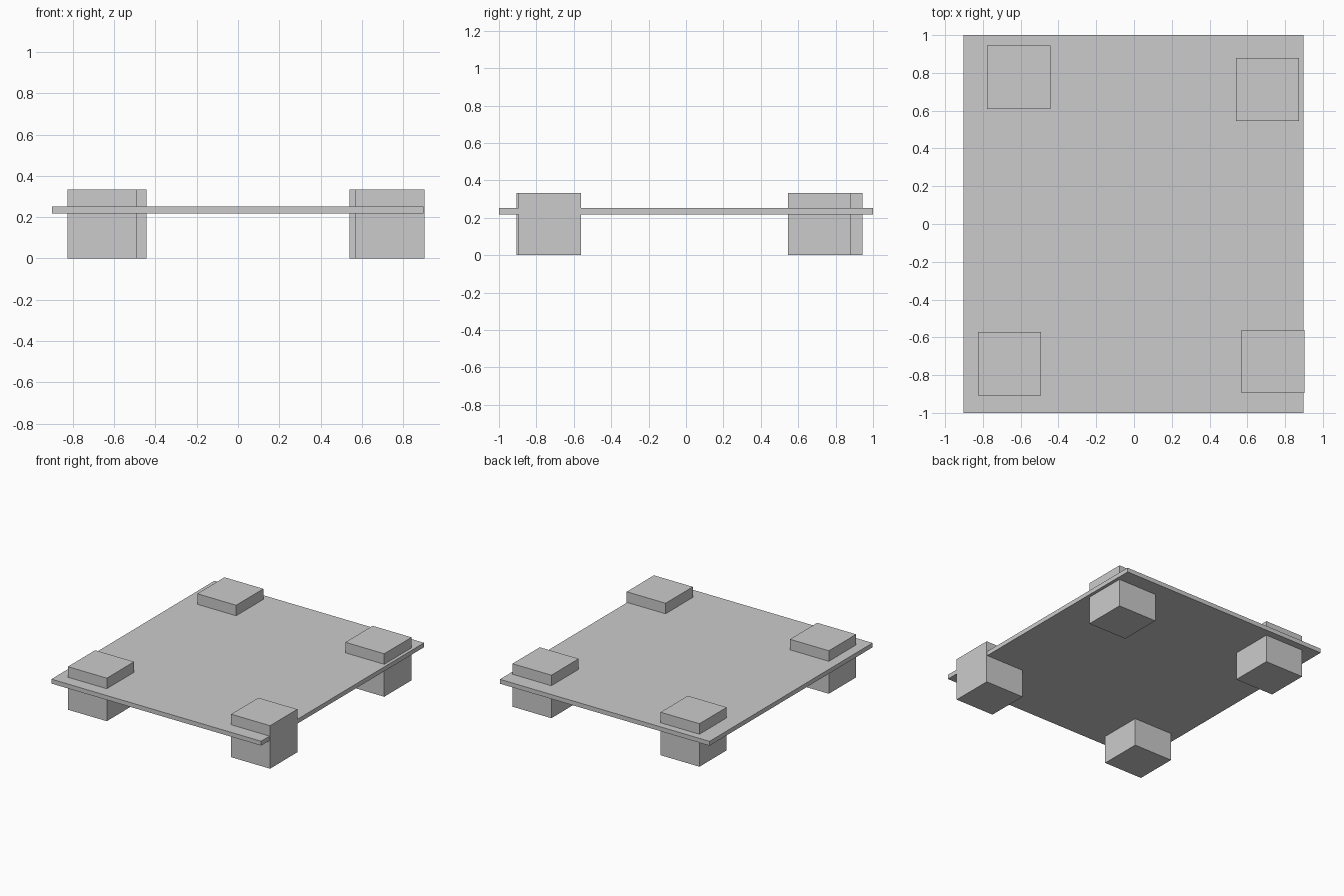
import bpy

if "Cube" in bpy.data.objects:
    bpy.data.objects.remove(bpy.data.objects["Cube"])


def box(name, center, size):
    bpy.ops.mesh.primitive_cube_add(size=1, location=center)
    ob = bpy.context.object
    ob.name = name
    ob.scale = size
    bpy.ops.object.transform_apply(location=False, rotation=False, scale=True)
    return ob


# Thin flat board
box("board", (-0.002, 0, 0.235), (1.801, 2.0, 0.034))

# Four cube feet that poke through the board, placed slightly unevenly
S = 0.334
feet = {
    "back_left_foot": (-0.61, 0.777),
    "back_right_foot": (0.707, 0.713),
    "front_left_foot": (-0.659, -0.74),
    "front_right_foot": (0.736, -0.729),
}
for name, (x, y) in feet.items():
    box(name, (x, y, S / 2), (S, S, S))
